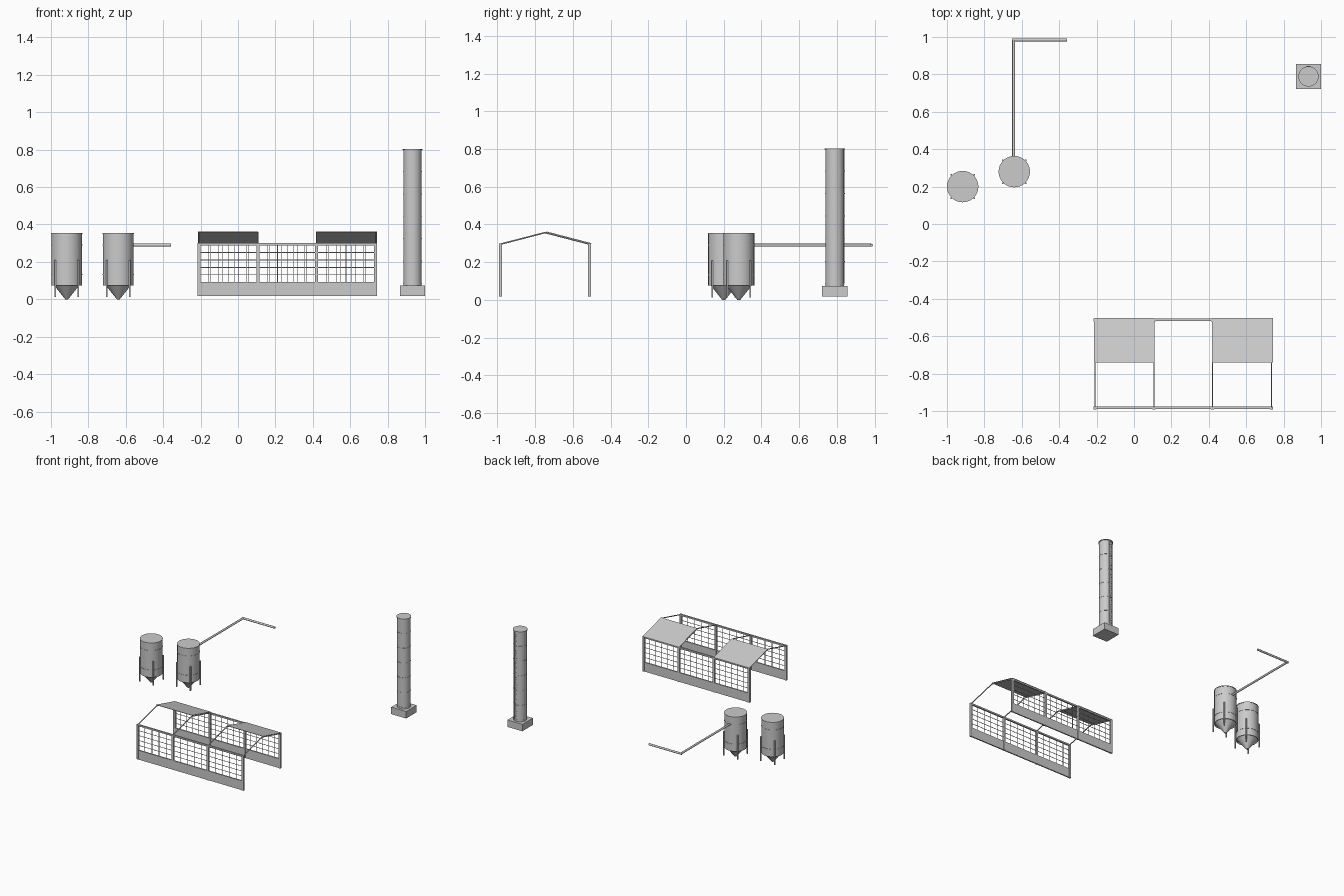
import bpy
import bmesh
import math
from mathutils import Vector

cube = bpy.data.objects.get("Cube")
if cube:
    bpy.data.objects.remove(cube, do_unlink=True)

grey = bpy.data.materials.new("light_grey")
grey.use_nodes = True
GREY = (0.6, 0.6, 0.6, 1)
grey.diffuse_color = GREY
grey.node_tree.nodes["Principled BSDF"].inputs["Base Color"].default_value = GREY


def finish(name, bm, smooth=False):
    bmesh.ops.recalc_face_normals(bm, faces=bm.faces)
    mesh = bpy.data.meshes.new(name)
    bm.to_mesh(mesh)
    bm.free()
    mesh.materials.append(grey)
    obj = bpy.data.objects.new(name, mesh)
    bpy.context.collection.objects.link(obj)
    if smooth:
        bpy.ops.object.select_all(action="DESELECT")
        obj.select_set(True)
        bpy.context.view_layer.objects.active = obj
        bpy.ops.object.shade_smooth_by_angle(angle=math.radians(35))
    return obj


def add_box(bm, lo, hi):
    lo, hi = Vector(lo), Vector(hi)
    verts = bmesh.ops.create_cube(bm, size=1)["verts"]
    for v in verts:
        v.co = (lo + hi) / 2 + v.co * (hi - lo)


def add_rod(bm, start, end, radius, sides=8):
    start, end = Vector(start), Vector(end)
    axis = end - start
    verts = bmesh.ops.create_cone(bm, cap_ends=True, segments=sides, radius1=radius,
                                  radius2=radius, depth=axis.length)["verts"]
    turn = Vector((0, 0, 1)).rotation_difference(axis)
    for v in verts:
        v.co = turn @ v.co + (start + end) / 2


def lathe(name, x, y, profile, sides=32):
    """Revolve (radius, height) points around a vertical axis."""
    bm = bmesh.new()
    rows = []
    for r, z in profile:
        rows.append([bm.verts.new((x + r * math.cos(a), y + r * math.sin(a), z))
                     for a in (math.tau * i / sides for i in range(sides))])
    for low, high in zip(rows, rows[1:]):
        for i in range(sides):
            j = (i + 1) % sides
            bm.faces.new((low[i], low[j], high[j], high[i]))
    bm.faces.new(rows[0])
    bm.faces.new(rows[-1])
    return finish(name, bm, True)


def ring(name, x, y, z, radius, height):
    return lathe(name, x, y, [(radius, z - height / 2), (radius, z + height / 2)])


# Silos: hopper, overhanging skirt, shell, bands and four legs
def silo(name, x, y):
    r = 0.082
    lathe(name + "_shell", x, y, [(0.008, 0), (0.078, 0.088), (0.078, 0.075),
                                  (r, 0.075), (r, 0.355)])
    for label, z in (("lower", 0.133), ("upper", 0.29)):
        ring(f"{name}_{label}_band", x, y, z, 0.084, 0.006)
    ring(name + "_lid_rim", x, y, 0.352, 0.084, 0.006)
    bm = bmesh.new()
    for sx in (-1, 1):
        for sy in (-1, 1):
            cx, cy = x + sx * 0.062, y + sy * 0.062
            add_box(bm, (cx - 0.004, cy - 0.004, 0.013), (cx + 0.004, cy + 0.004, 0.21))
    finish(name + "_legs", bm)


silo("right_silo", -0.916, 0.2)
silo("left_silo", -0.64, 0.28)

# Feed pipe with one right-angle bend
pipe = bmesh.new()
corner = (-0.643, 0.984, 0.29)
add_rod(pipe, (-0.643, 0.35, 0.29), corner, 0.008, 12)
add_rod(pipe, (-0.651, 0.984, 0.29), (-0.357, 0.984, 0.29), 0.008, 12)
finish("feed_pipe", pipe, True)

# Chimney: plinth, shaft, bands, rim and ladder
CX, CY = 0.933, 0.789
plinth = bmesh.new()
add_box(plinth, (CX - 0.067, CY - 0.067, 0.018), (CX + 0.067, CY + 0.067, 0.074))
finish("chimney_plinth", plinth)
lathe("chimney_shaft", CX, CY, [(0.049, 0.07), (0.049, 0.802)])
for i in range(6):
    ring(f"chimney_band_{i + 1}", CX, CY, 0.085 + i * 0.1196, 0.0505, 0.005)
ring("chimney_rim", CX, CY, 0.801, 0.054, 0.006)
ladder = bmesh.new()
for side in (-1, 1):
    add_rod(ladder, (CX + side * 0.01, CY + 0.054, 0.09),
            (CX + side * 0.01, CY + 0.054, 0.795), 0.0012, 6)
for i in range(36):
    z = 0.1 + i * 0.0195
    add_rod(ladder, (CX - 0.01, CY + 0.054, z), (CX + 0.01, CY + 0.054, z), 0.001, 6)
finish("chimney_ladder", ladder)

# Open hall: columns, low walls, rails, rafters
COLUMNS = [-0.208, 0.107, 0.42, 0.735]
WALLS = {"front": -0.983, "back": -0.512}
RIDGE_Y, RIDGE_Z, EAVE_Z = -0.747, 0.357, 0.296

for side, y in WALLS.items():
    columns = bmesh.new()
    for x in COLUMNS:
        add_box(columns, (x - 0.008, y - 0.008, 0.018), (x + 0.008, y + 0.008, 0.3))
    finish(side + "_columns", columns)

    wall = bmesh.new()
    add_box(wall, (-0.216, y - 0.005, 0.018), (0.743, y + 0.005, 0.093))
    finish(side + "_low_wall", wall)

    rail = bmesh.new()
    add_box(rail, (-0.216, y - 0.006, 0.288), (0.743, y + 0.006, 0.3))
    finish(side + "_eave_rail", rail)

    # Thin window bars in each bay
    bars = bmesh.new()
    for x0, x1 in zip(COLUMNS, COLUMNS[1:]):
        count = 5 if side == "front" else 6
        for i in range(1, count):
            x = x0 + (x1 - x0) * i / count
            add_box(bars, (x - 0.0015, y - 0.0015, 0.09), (x + 0.0015, y + 0.0015, 0.295))
        for z in (0.13, 0.17, 0.21, 0.25):
            add_box(bars, (x0, y - 0.0015, z - 0.0015), (x1, y + 0.0015, z + 0.0015))
    finish(side + "_window_bars", bars)

    rafters = bmesh.new()
    for x in COLUMNS:
        add_rod(rafters, (x, y, EAVE_Z), (x, RIDGE_Y, RIDGE_Z), 0.004, 6)
    finish(side + "_rafters", rafters)

# Roof sheets cover the back slope of the outer bays
for name, x0, x1 in (("right", -0.215, 0.107), ("left", 0.418, 0.742)):
    roof = bmesh.new()
    points = [(-0.502, 0.298), (-0.74, 0.36), (-0.74, 0.363), (-0.502, 0.301)]
    ends = [[roof.verts.new((x, y, z)) for y, z in points] for x in (x0, x1)]
    roof.faces.new(ends[0])
    roof.faces.new(ends[1])
    for i in range(4):
        j = (i + 1) % 4
        roof.faces.new((ends[0][i], ends[0][j], ends[1][j], ends[1][i]))
    finish(name + "_roof_sheet", roof)
